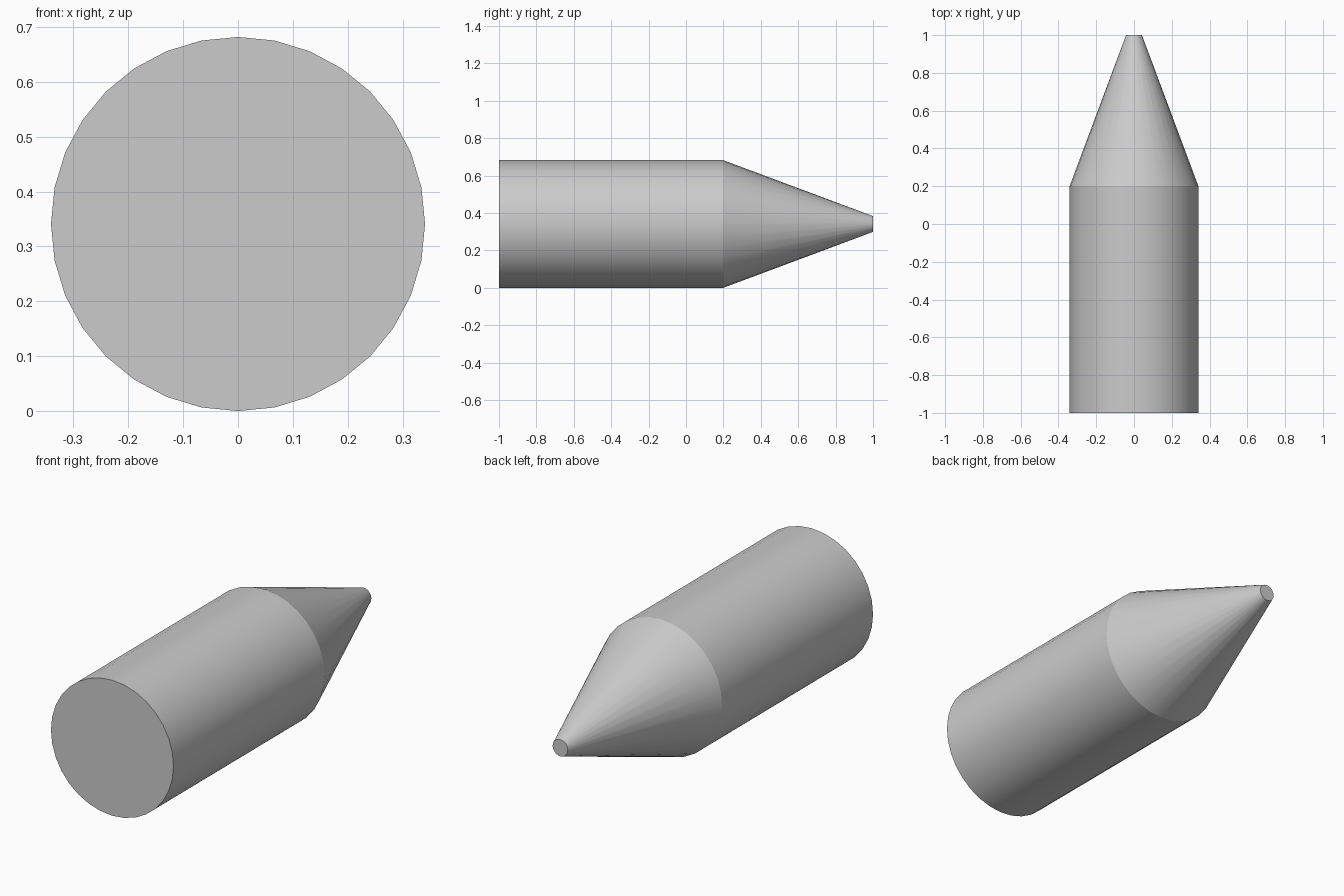
import bpy, bmesh, math

if "Cube" in bpy.data.objects:
    bpy.data.objects.remove(bpy.data.objects["Cube"])

SIDES = 32
R = 0.341
# (y, radius) profile along the axis: back end, shoulder, blunt tip
PROFILE = [(-1.0, R), (0.2, R), (1.0, 0.042)]

bm = bmesh.new()


def ring(y, r):
    angles = [2 * math.pi * i / SIDES for i in range(SIDES)]
    return [bm.verts.new((r * math.cos(a), y, R + r * math.sin(a))) for a in angles]


# Cylindrical body and tapered nose
rings = [ring(y, r) for y, r in PROFILE]
for a, b in zip(rings, rings[1:]):
    for i in range(SIDES):
        j = (i + 1) % SIDES
        bm.faces.new((a[i], a[j], b[j], b[i]))

# Flat end caps
bm.faces.new(rings[0])
bm.faces.new(rings[-1])
bmesh.ops.recalc_face_normals(bm, faces=bm.faces)

mesh = bpy.data.meshes.new("pointed_cylinder")
bm.to_mesh(mesh)
bm.free()
obj = bpy.data.objects.new("pointed_cylinder", mesh)
bpy.context.collection.objects.link(obj)

# Smooth around the sides, crisp at the shoulder and caps
bpy.context.view_layer.objects.active = obj
obj.select_set(True)
bpy.ops.object.shade_smooth_by_angle(angle=math.radians(15))
